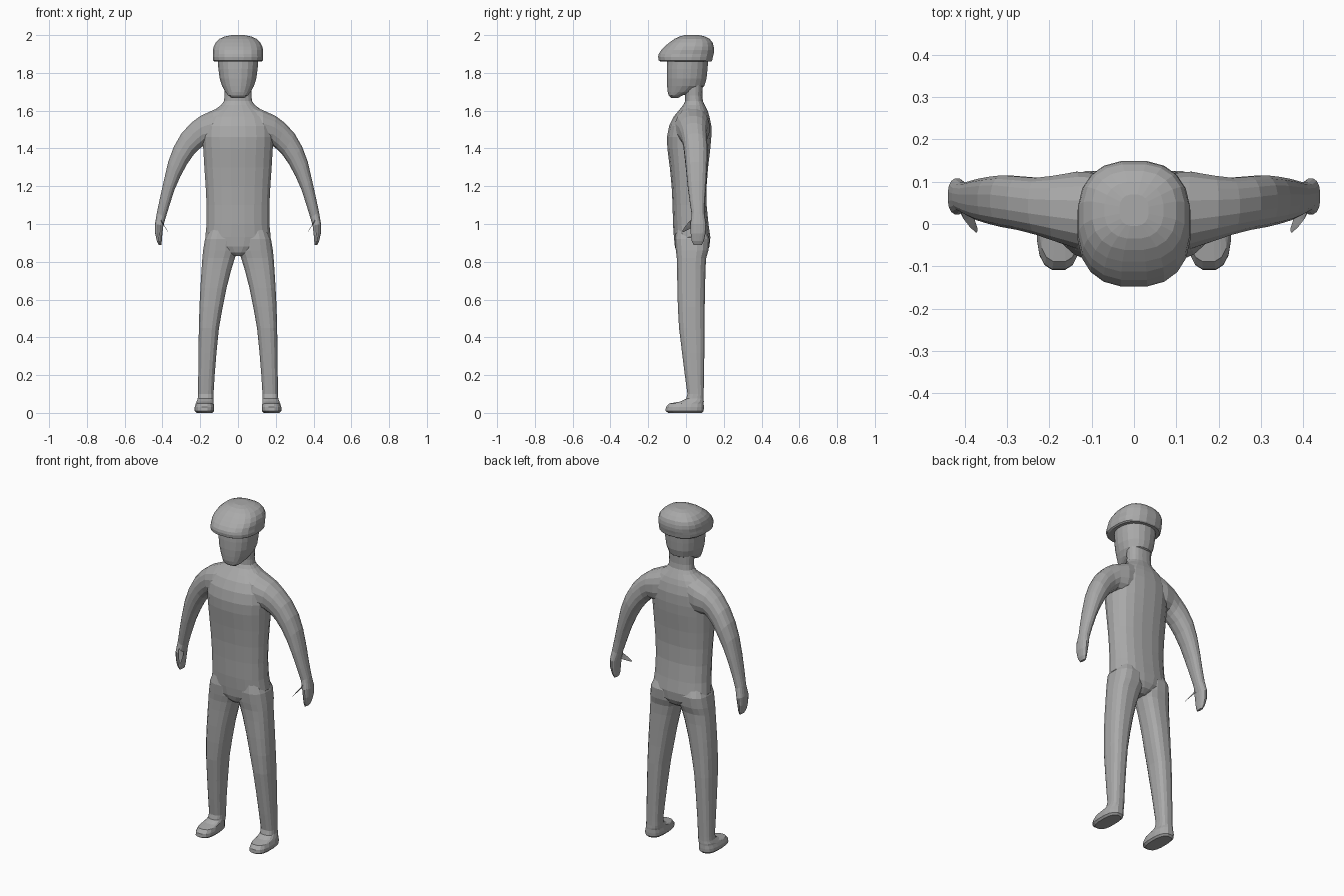
import bpy
import bmesh
from math import cos, sin, pi, copysign
from mathutils import Vector

cube = bpy.data.objects.get("Cube")
if cube:
    bpy.data.objects.remove(cube, do_unlink=True)

UNIT = 0.01  # all profiles are written in hundredths

grey = bpy.data.materials.new("plain grey")
grey.use_nodes = True
colour = (0.4, 0.4, 0.4, 1)
grey.diffuse_color = colour
grey.node_tree.nodes["Principled BSDF"].inputs["Base Color"].default_value = colour


def soften(value, power):
    """Push a circle coordinate toward a rounded box."""
    return copysign(abs(value) ** power, value)


def loft(name, rings, sides=16, power=0.85, mirror=False):
    """Skin a row of rounded rings, each given as outer point, inner point, front and back."""
    bm = bmesh.new()
    rows = []
    for outer, inner, front, back in rings:
        a, b = Vector(outer), Vector(inner)
        mid, half = (a + b) / 2, (a - b) / 2
        row = []
        for i in range(sides):
            angle = 2 * pi * (i + 0.5) / sides
            u, v = soften(cos(angle), power), soften(sin(angle), power)
            p = mid + half * u
            y = (front + back) / 2 + v * (back - front) / 2
            row.append(bm.verts.new(Vector((p.x, y, p.y)) * UNIT))
        rows.append(row)
    for low, high in zip(rows, rows[1:]):
        for i in range(sides):
            j = (i + 1) % sides
            bm.faces.new((low[i], low[j], high[j], high[i]))
    bm.faces.new(rows[0])
    bm.faces.new(rows[-1])
    bmesh.ops.recalc_face_normals(bm, faces=bm.faces)
    mesh = bpy.data.meshes.new(name)
    bm.to_mesh(mesh)
    bm.free()
    mesh.materials.append(grey)
    obj = bpy.data.objects.new(name, mesh)
    bpy.context.collection.objects.link(obj)
    if mirror:
        obj.modifiers.new("other side", "MIRROR").use_axis[0] = True
    return obj


def level(rings):
    """Centred horizontal rings: height, half width, front, back."""
    return [((w, z), (-w, z), front, back) for z, w, front, back in rings]


def side_level(rings):
    """Off-centre horizontal rings: height, outer x, inner x, front, back."""
    return [((outer, z), (inner, z), front, back) for z, outer, inner, front, back in rings]


# Torso, from crotch up through shoulders and neck
loft("torso", level([
    (83, 3, -3, 8), (85, 8, -5, 11), (88, 14, -6, 12.5), (93, 17.5, -6.5, 13),
    (100, 16.8, -7, 12), (110, 16.8, -7.2, 11), (120, 17.3, -7.7, 11), (130, 18, -8.7, 11.8),
    (140, 18.6, -10, 13), (146, 19, -10.2, 13.5), (152, 18.5, -9, 13.5), (157, 16.5, -6.5, 12.5),
    (160, 13, -4, 11.5), (163, 9, -1.5, 10), (165, 7.5, -0.5, 9), (168, 7.2, -0.5, 8.7),
    (174, 7.5, -1, 9)]), sides=20)

# Head with a narrow jaw
loft("head", level([
    (166.8, 3.5, -8, -4), (168, 5.2, -9.2, -2), (170, 6.8, -9.8, 5), (173, 8.5, -10.1, 9.8),
    (177, 9.8, -10.3, 11), (182, 10.5, -10.3, 11.5), (188, 11, -10, 12)]), sides=20, power=0.9)

# Flat cap: band, short peak and sloped crown
loft("cap", level([
    (186, 12.5, -13.5, 13.5), (186.6, 13.3, -14.6, 14), (188.5, 13.5, -14.9, 14.4),
    (190, 13.3, -14.6, 14.8), (192, 13.4, -13.3, 15), (194, 13, -11.4, 14.8),
    (196, 12, -9, 14.2), (198, 10, -6.2, 12.6), (199.3, 7, -3.5, 10),
    (200, 3.5, -0.5, 7)]), sides=20, power=0.8)

# Arms, curving out from the chest to the fingertips
loft("arm", [
    ((7, 163), (9, 141), -5, 12), ((13, 160.5), (14, 141), -6, 12.5),
    ((20, 157.3), (18, 141.5), -4, 11.5), ((25, 153.5), (20.5, 139.5), -2.6, 11),
    ((30, 148), (23.5, 136.5), -1.5, 11.3), ((34, 141), (27, 131.5), -0.8, 11.6),
    ((37, 133), (30.5, 125), 0, 11.2), ((39.3, 123), (33.6, 118), 0.8, 10.7),
    ((41.5, 113), (36.2, 110), 2, 10), ((43, 106), (38.2, 103.5), 3, 9.8),
    ((44, 100), (39.5, 99), 2.2, 10.8), ((43.9, 95), (40, 95), 2.4, 10.4),
    ((43, 91), (40.3, 91), 3, 9.5), ((42, 89), (40.6, 89), 4, 8.5)], mirror=True)

# Thumbs
loft("thumb", [
    ((41.5, 104), (40, 101), 3.5, 7.5), ((40.8, 101.5), (38.6, 98.5), 1, 5),
    ((39.2, 99), (37.6, 97), -0.8, 2), ((37.6, 96.6), (36.9, 95.8), -2, -0.8)],
    sides=8, mirror=True)

# Legs, tapering to the ankle and flaring into the feet
loft("leg", side_level([
    (98, 15, 2, -5, 10), (92, 17.6, 0.3, -6, 12.6), (86, 18.6, 0, -5.5, 12),
    (82, 19, 1.5, -5, 10.8), (76, 19.4, 3.4, -4.8, 10.4), (66, 20, 6, -4.7, 10.2),
    (56, 20.5, 8, -4.4, 10), (45, 20.8, 10, -3.8, 10), (32, 21, 11.3, -2.2, 9.8),
    (20, 21.1, 12.3, -0.7, 9.6), (10, 21.2, 12.9, 0.7, 9.4), (7.5, 21.4, 12.9, 0, 9.4),
    (6, 22, 12.8, -3, 9.5), (5, 22.4, 12.8, -9, 9.5), (3, 23, 12.5, -10.8, 9.6),
    (1, 23, 12.6, -11, 9.5), (0, 22, 13.6, -9.5, 8.5)]), power=0.75, mirror=True)
